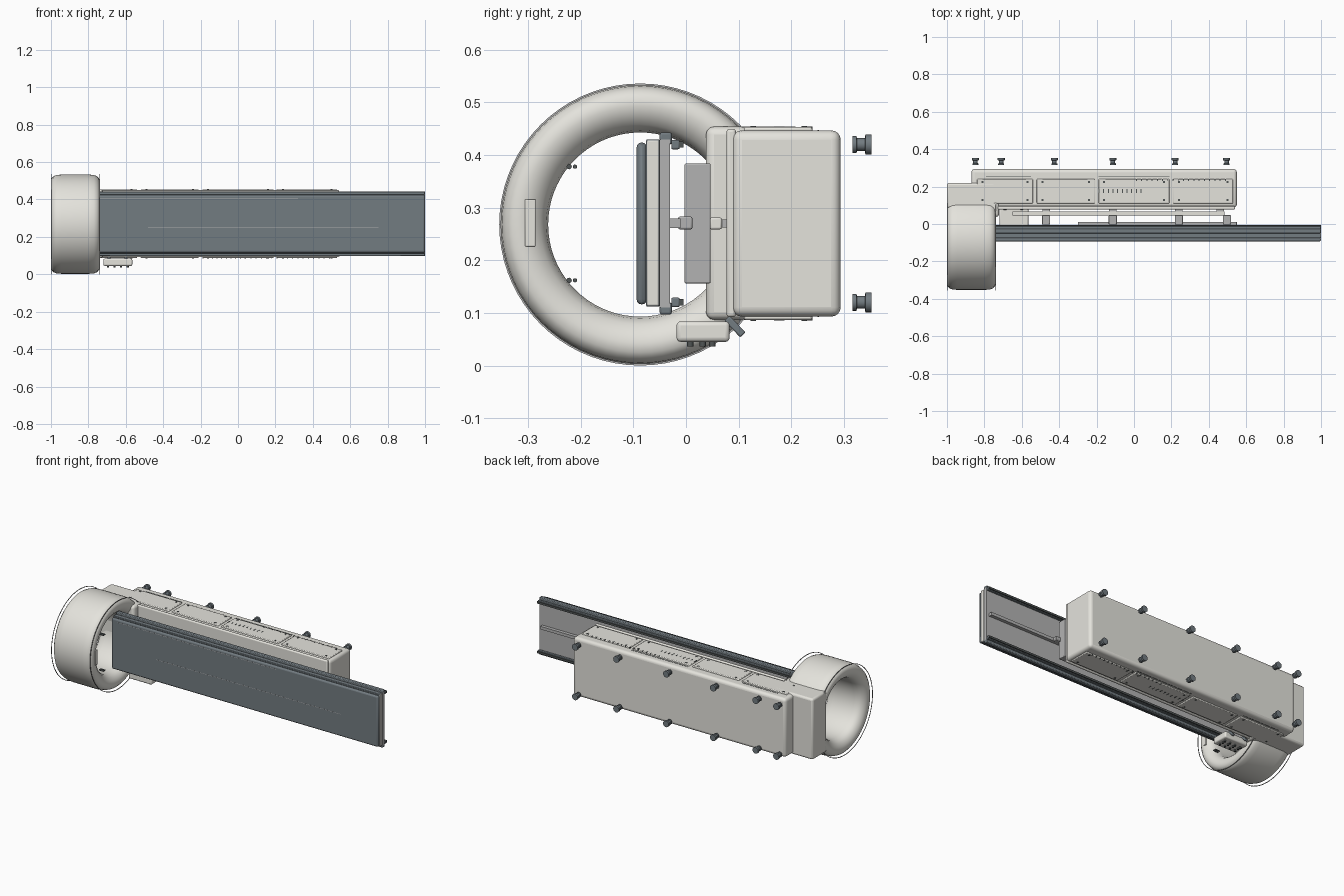
import bpy, bmesh
from math import pi
from mathutils import Vector

if "Cube" in bpy.data.objects:
    bpy.data.objects.remove(bpy.data.objects["Cube"])


def material(name, rgb):
    m = bpy.data.materials.new(name)
    m.diffuse_color = (*rgb, 1)
    m.use_nodes = True
    m.node_tree.nodes["Principled BSDF"].inputs["Base Color"].default_value = m.diffuse_color
    return m


SHELL = material("shell_white", (0.78, 0.77, 0.72))
SLATE = material("slate", (0.17, 0.20, 0.22))
GREY = material("mid_grey", (0.45, 0.45, 0.45))
DARK = material("dark", (0.08, 0.09, 0.09))
MID_Z = 0.27


def finish(name, bm, mat, bevel=0, segs=3):
    bmesh.ops.recalc_face_normals(bm, faces=bm.faces[:])
    me = bpy.data.meshes.new(name)
    bm.to_mesh(me)
    bm.free()
    ob = bpy.data.objects.new(name, me)
    bpy.context.collection.objects.link(ob)
    me.materials.append(mat)
    if bevel:
        b = ob.modifiers.new("bevel", 'BEVEL')
        b.width, b.segments = bevel, segs
    bpy.ops.object.select_all(action='DESELECT')
    ob.select_set(True)
    bpy.context.view_layer.objects.active = ob
    bpy.ops.object.shade_smooth_by_angle(angle=0.6)
    return ob


def box(name, x, y, z, mat, bevel=0, segs=3):
    """Box from (min, max) ranges."""
    bm = bmesh.new()
    bmesh.ops.create_cube(bm, size=1)
    for v in bm.verts:
        v.co = [(r[0] + r[1]) / 2 + c * (r[1] - r[0]) for c, r in zip(v.co, (x, y, z))]
    return finish(name, bm, mat, bevel, segs)


def flip(z):
    """Mirror a z range about the machine's mid height."""
    return (2 * MID_Z - z[1], 2 * MID_Z - z[0])


def lathe(name, profile, axis, centre, mat, steps, closed=False):
    """Spin (radius, distance along axis) points about an axis."""
    axis, centre = Vector(axis), Vector(centre)
    out = Vector((0, 0, 1)) if axis.z == 0 else Vector((1, 0, 0))
    bm = bmesh.new()
    vs = [bm.verts.new(centre + out * r + axis * a) for r, a in profile]
    edges = [bm.edges.new(p) for p in zip(vs, vs[1:])]
    if closed:
        edges.append(bm.edges.new((vs[-1], vs[0])))
    bmesh.ops.spin(bm, geom=vs + edges, cent=centre, axis=axis, angle=2 * pi, steps=steps)
    bmesh.ops.remove_doubles(bm, verts=bm.verts[:], dist=1e-5)
    return finish(name, bm, mat)


# Scanner ring with flared mouths, axis along x
half = [(0.175, 0.07), (0.179, 0.094), (0.190, 0.112), (0.207, 0.124), (0.225, 0.13),
        (0.243, 0.128), (0.256, 0.118), (0.263, 0.100), (0.265, 0.075)]
C = (-0.87, -0.087, 0.268)
lathe("scanner_ring", half + [(r, -a) for r, a in reversed(half)], (1, 0, 0), C, SHELL, 72, True)
for x in (-0.998, -0.74):
    hoop = [(0.2645, -0.0012), (0.268, -0.0012), (0.268, 0.0012), (0.2645, 0.0012)]
    lathe("ring_edge_hoop", hoop, (1, 0, 0), (x, *C[1:]), GREY, 72, True)
box("ring_badge_plate", (-0.745, -0.738), (-0.306, -0.286), (0.226, 0.316), SHELL, 0.002, 2)

# Small positioning lamps inside the ring
for z in (0.162, 0.378):
    for y, r in ((-0.222, 0.005), (-0.211, 0.004)):
        lathe("ring_lamp", [(0, 0), (r, 0), (r, 0.03), (0, 0.03)], (1, 0, 0), (-0.77, y, z), DARK, 12)

# Housing joining the ring to the base
box("ring_housing", (-1, -0.74), (0.085, 0.22), (0.087, 0.454), SHELL, 0.012)
box("ring_housing_front", (-0.775, -0.722), (0.038, 0.12), (0.087, 0.454), SHELL, 0.015)

# Base body and its front panel
box("base_body", (-0.87, 0.55), (0.088, 0.294), (0.093, 0.447), SHELL, 0.018, 4)
box("base_front_panel", (-0.73, 0.54), (0.077, 0.095), (0.092, 0.45), SHELL, 0.006)

# Access covers with vents and screws on both narrow sides
COVERS = [(-0.84, -0.54), (-0.52, -0.21), (-0.19, 0.19), (0.21, 0.53)]
for side in (lambda r: r, flip):
    for x0, x1 in COVERS:
        box("access_cover", (x0, x1), (0.11, 0.24), side((0.44, 0.4535)), SHELL, 0.004, 2)
        for x in (x0 + 0.03, x1 - 0.03):
            for y in (0.128, 0.225):
                box("cover_screw", (x - 0.005, x + 0.005), (y - 0.005, y + 0.005),
                    side((0.45, 0.455)), DARK)
    for i in range(10):
        x = -0.19 + i * 0.025
        box("vent_slot", (x, x + 0.005), (0.167, 0.187), side((0.45, 0.4545)), DARK)
    for i in range(18):
        x = 0.01 + i * 0.028
        box("vent_slot_small", (x, x + 0.005), (0.23, 0.24), side((0.445, 0.4545)), DARK)
    for x0, x1 in ((-0.79, -0.55), (-0.19, 0.19)):
        box("cover_seam", (x0, x1), (0.25, 0.253), side((0.445, 0.448)), DARK)

# Levelling feet, standing off the back
foot = [(0, 0), (0.016, 0), (0.016, 0.008), (0.012, 0.009), (0.012, 0.024),
        (0.019, 0.025), (0.019, 0.037), (0, 0.037)]
for x in (-0.848, -0.71, -0.426, -0.113, 0.22, 0.495):
    for z in (0.12, 0.42):
        lathe("levelling_foot", foot, (0, 1, 0), (x, 0.316, z), SLATE, 20)

# Table top: padded dark top, pale core, back plate and edge rails
TX = (-0.78, 1.0)
box("table_pad", TX, (-0.094, -0.074), (0.116, 0.424), SLATE, 0.012)
box("table_core", (TX[0], 0.998), (-0.076, -0.05), (0.112, 0.43), SLATE, 0.003, 2)
box("table_core_end", (0.99, 1.0), (-0.074, -0.052), (0.114, 0.428), SHELL, 0.002, 2)
box("table_back_plate", TX, (-0.05, -0.03), (0.11, 0.43), GREY)
for side in (lambda r: r, flip):
    box("table_edge_rail", TX, (-0.05, -0.027), side((0.42, 0.443)), SLATE, 0.004, 2)
    box("table_accessory_rail", TX, (-0.028, -0.012), side((0.411, 0.429)), SLATE, 0.003, 2)
    box("table_rail_lip", TX, (-0.013, -0.005), side((0.414, 0.426)), DARK)
for x0, x1, z in ((-0.48, 0.75, 0.25), (-0.74, 0.32, 0.405)):
    box("table_guide_line", (x0, x1), (-0.0945, -0.09), (z, z + 0.002), GREY)

# Slide that carries the table: runner, cross beams and base strip
box("slide_runner", (-0.68, 0.98), (-0.032, -0.01), (0.261, 0.279), GREY)
box("slide_carriage", (-0.3, 0.55), (-0.015, 0.012), (0.259, 0.283), GREY, 0.003, 2)
for x in (-0.47, -0.113, 0.24, 0.497):
    box("slide_cross_beam", (x - 0.022, x + 0.022), (-0.003, 0.047), (0.156, 0.384), GREY, 0.003, 2)
box("slide_base_strip", (-0.65, 0.485), (0.045, 0.068), (0.259, 0.281), SHELL, 0.003, 2)
for x in (-0.47, -0.113, 0.24, 0.46):
    box("slide_mount", (x - 0.02, x + 0.02), (0.06, 0.085), (0.262, 0.278), GREY)

# Control box under the table with knobs and a slanted support arm
box("control_box", (-0.72, -0.565), (-0.018, 0.083), (0.045, 0.084), SHELL, 0.008)
for i in range(4):
    for y in (0.008, 0.032, 0.05):
        lathe("control_knob", [(0, 0), (0.006, 0), (0.006, 0.012), (0, 0.012)], (0, 0, 1),
              (-0.695 + i * 0.035, y, 0.036), DARK, 12)
for x in (-0.69, -0.6):
    arm = box("control_arm", (-0.008, 0.008), (-0.022, 0.022), (-0.007, 0.007), SLATE, 0.003, 2)
    arm.location = (x, 0.093, 0.074)
    arm.rotation_euler.x = -0.8
